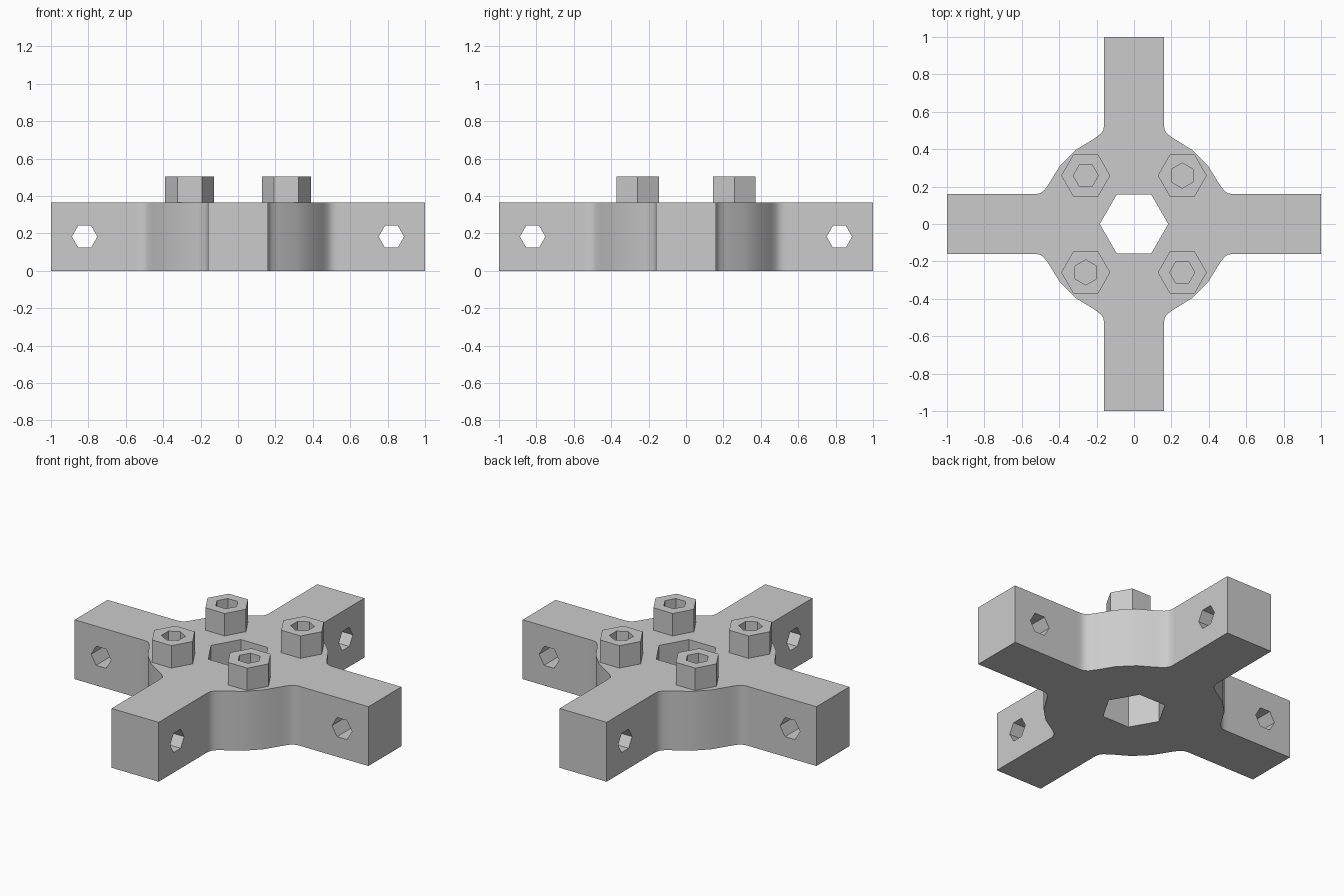
import bpy, bmesh
from math import cos, sin, pi, radians
from mathutils import Matrix, Vector

cube = bpy.data.objects.get("Cube")
if cube:
    bpy.data.objects.remove(cube, do_unlink=True)

BODY_H, BOLT_TOP, HALF_ARM, HOLE_X = 0.365, 0.503, 0.16, 0.82

grey = bpy.data.materials.new("plain grey")
grey.use_nodes = True
COLOUR = (0.6, 0.6, 0.6, 1)
grey.diffuse_color = COLOUR
grey.node_tree.nodes["Principled BSDF"].inputs["Base Color"].default_value = COLOUR


def prism(name, outline, z0, z1, matrix=Matrix()):
    """Extrude a closed 2D outline from z0 to z1."""
    bm = bmesh.new()
    base = bm.faces.new([bm.verts.new((x, y, z0)) for x, y in outline])
    top = bmesh.ops.extrude_face_region(bm, geom=[base])["geom"]
    bmesh.ops.translate(bm, vec=(0, 0, z1 - z0),
                        verts=[v for v in top if isinstance(v, bmesh.types.BMVert)])
    bmesh.ops.transform(bm, matrix=matrix, verts=bm.verts)
    bmesh.ops.recalc_face_normals(bm, faces=bm.faces)
    mesh = bpy.data.meshes.new(name)
    bm.to_mesh(mesh)
    bm.free()
    mesh.materials.append(grey)
    obj = bpy.data.objects.new(name, mesh)
    bpy.context.collection.objects.link(obj)
    return obj


def hexagon(radius, turn=0):
    return [(radius * cos(i * pi / 3 + turn), radius * sin(i * pi / 3 + turn))
            for i in range(6)]


def cut(obj, cutter):
    """Subtract the cutter and discard it."""
    mod = obj.modifiers.new("cut", "BOOLEAN")
    mod.operation, mod.solver, mod.object = "DIFFERENCE", "EXACT", cutter
    bpy.context.view_layer.objects.active = obj
    bpy.ops.object.modifier_apply(modifier=mod.name)
    bpy.data.objects.remove(cutter, do_unlink=True)


# Cross-shaped body: half a quadrant, mirrored on the diagonal, repeated four times
half = [(1, HALF_ARM), (0.545, HALF_ARM), (0.525, HALF_ARM), (0.5, 0.165),
        (0.48, 0.18), (0.455, 0.215), (0.395, 0.313)]
quadrant = half + [(y, x) for x, y in reversed(half)]
outline = []
for k in range(4):
    turn = Matrix.Rotation(k * pi / 2, 2)
    outline += [tuple(turn @ Vector(p)) for p in quadrant]
body = prism("cross_body", outline, 0, BODY_H)

# Hexagonal centre opening and a cross hole through each arm
cut(body, prism("centre_cutter", hexagon(0.183), -0.1, BODY_H + 0.1))
for k in range(4):
    place = (Matrix.Rotation(k * pi / 2, 4, "Z")
             @ Matrix.Translation((HOLE_X, 0, BODY_H / 2))
             @ Matrix.Rotation(pi / 2, 4, "X"))
    cut(body, prism("arm_cutter", hexagon(0.068), -0.3, 0.3, place))

bpy.ops.object.select_all(action="DESELECT")
body.select_set(True)
bpy.context.view_layer.objects.active = body
bpy.ops.object.shade_smooth_by_angle(angle=radians(35))

# Hexagonal bolt heads with hexagonal sockets
for side, sx in (("left", 1), ("right", -1)):
    for end, sy in (("front", -1), ("back", 1)):
        place = Matrix.Translation((0.258 * sx, 0.259 * sy, 0))
        bolt = prism(f"bolt_head_{end}_{side}", hexagon(0.131), BODY_H - 0.005, BOLT_TOP, place)
        turn = pi / 6 if sx == sy else 0
        cut(bolt, prism("socket_cutter", hexagon(0.067, turn), BOLT_TOP - 0.08, BOLT_TOP + 0.1, place))
